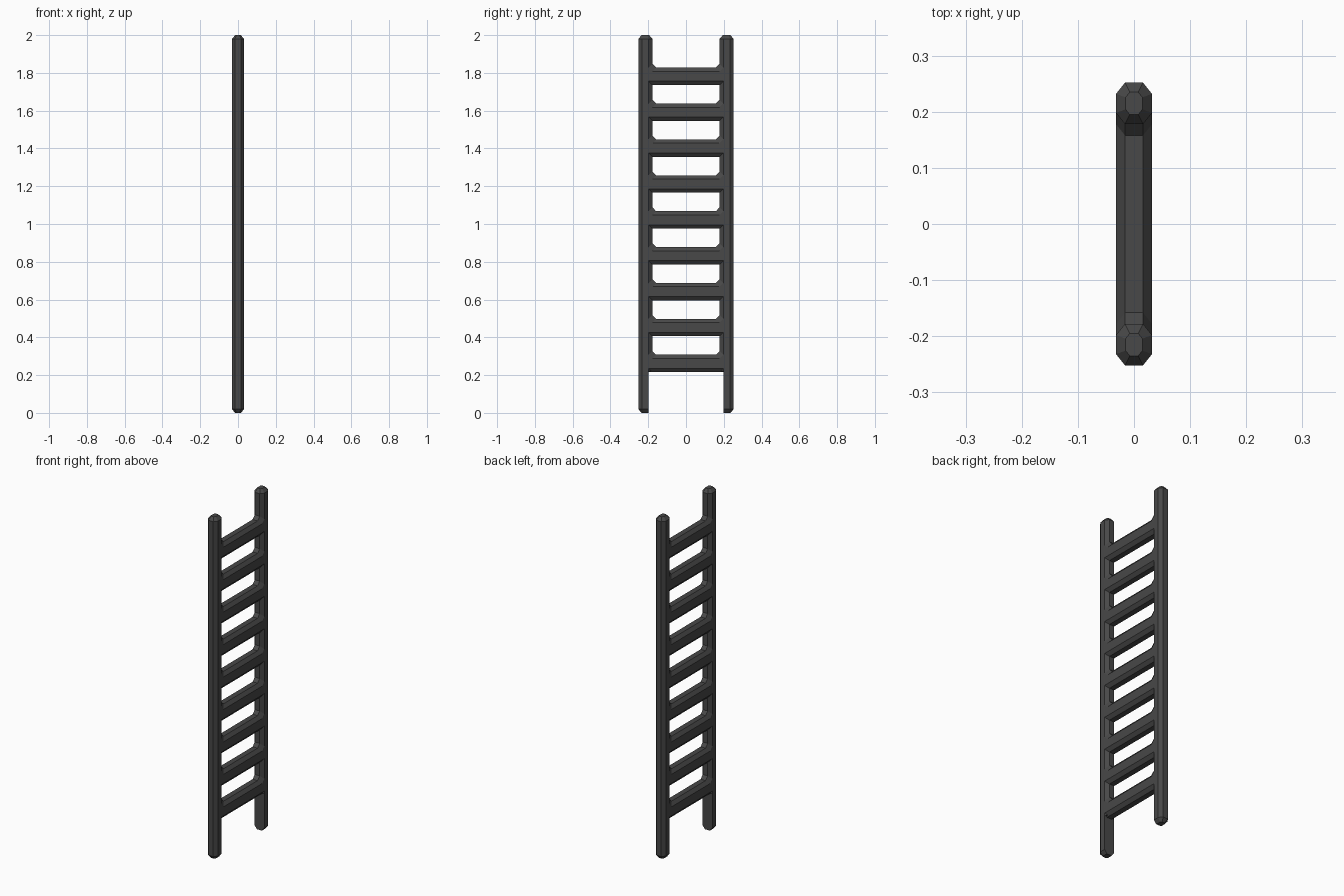
import bpy, bmesh

if "Cube" in bpy.data.objects:
    bpy.data.objects.remove(bpy.data.objects["Cube"])

HX, FX = 0.032, 0.016          # half thickness, half width of the flat edge
Y_IN, Y_OUT, C = 0.178, 0.252, 0.02   # rail inner / outer y, bevel size
RUNG_H, PITCH, FIRST_TOP, COUNT = 0.092, 0.19, 0.308, 9

mat = bpy.data.materials.new("dark_grey")
mat.diffuse_color = (0.065, 0.065, 0.065, 1)
mat.use_nodes = True
mat.node_tree.nodes["Principled BSDF"].inputs["Base Color"].default_value = mat.diffuse_color


def finish(bm, name):
    bmesh.ops.recalc_face_normals(bm, faces=bm.faces)
    me = bpy.data.meshes.new(name)
    bm.to_mesh(me)
    bm.free()
    me.materials.append(mat)
    ob = bpy.data.objects.new(name, me)
    bpy.context.collection.objects.link(ob)
    return ob


def loft(bm, rings, caps=(True, True)):
    vs = [[bm.verts.new(p) for p in r] for r in rings]
    n = len(rings[0])
    for a, b in zip(vs, vs[1:]):
        for i in range(n):
            bm.faces.new((a[i], a[(i + 1) % n], b[(i + 1) % n], b[i]))
    if caps[0]:
        bm.faces.new(vs[0])
    if caps[1]:
        bm.faces.new(vs[-1])


def octagon(lo, hi, inset=0.0):
    """Bevelled section as (x, t) points, t running from lo to hi."""
    k = 1 - inset / HX
    x, f = HX * k, FX * k
    c, lo, hi = C * k, lo + inset, hi - inset
    return [(-f, lo), (f, lo), (x, lo + c), (x, hi - c),
            (f, hi), (-f, hi), (-x, hi - c), (-x, lo + c)]


def leg(inset):
    """Rail section with its inner side cut flat."""
    pts = octagon(Y_IN, Y_OUT, inset)[2:]
    return [(x, Y_IN + C if t < 0.21 else t) for x, t in pts][0:1] + pts[1:5] + \
           [(pts[5][0], Y_IN + C)]


split = FIRST_TOP - RUNG_H + 0.006
for side, label in ((-1, "left"), (1, "right")):
    # upper rail with bevelled tip
    bm = bmesh.new()
    loft(bm, [[(x, side * y, z) for x, y in octagon(Y_IN, Y_OUT, i)]
              for z, i in ((split, 0), (1.98, 0), (2.0, 0.017))])
    # narrower foot below the lowest rung
    loft(bm, [[(x, side * y, z) for x, y in leg(i)]
              for z, i in ((0, 0.016), (0.02, 0), (split, 0))], (True, False))
    finish(bm, label + "_rail")

for n in range(COUNT):
    top = FIRST_TOP + n * PITCH
    # rung
    bm = bmesh.new()
    sec = octagon(top - RUNG_H, top)
    loft(bm, [[(x, y, z) for x, z in sec] for y in (-0.199, 0.199)], (False, False))
    finish(bm, f"rung_{n + 1}")
    # bevelled gussets where the rung top meets each rail
    for side, label in ((-1, "left"), (1, "right")):
        bm = bmesh.new()
        for hx, d in ((FX, 0), (HX, C)):
            y, z = Y_IN + d, top - d
            for sx in (-hx, hx):
                for p in ((y, z), (y - 0.02, z), (y, z + 0.02)):
                    bm.verts.new((sx, side * p[0], p[1]))
        res = bmesh.ops.convex_hull(bm, input=bm.verts)
        junk = {v for v in res["geom_interior"] if isinstance(v, bmesh.types.BMVert)}
        bmesh.ops.delete(bm, geom=list(junk), context='VERTS')
        finish(bm, f"{label}_gusset_{n + 1}")
